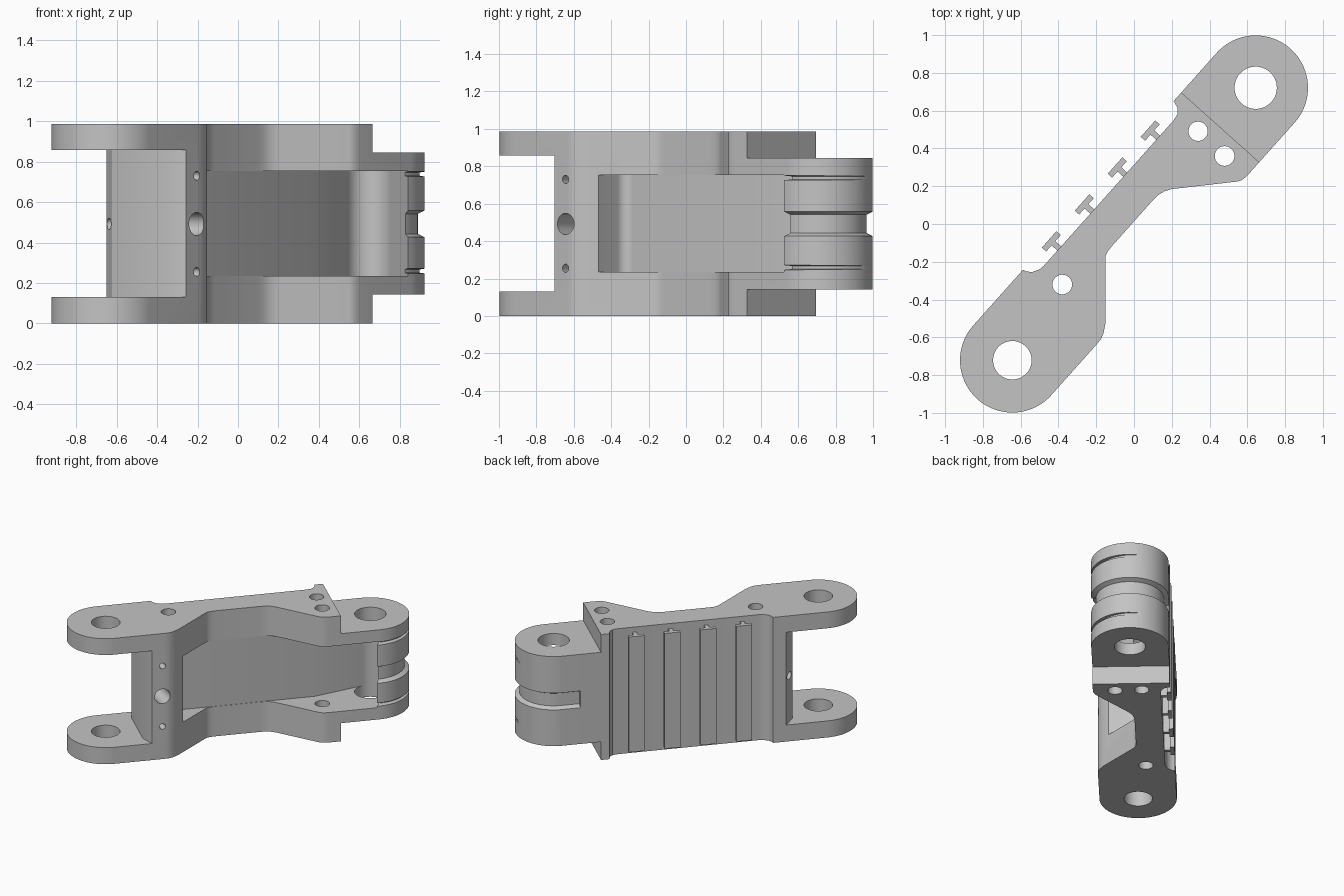
import bpy, bmesh
from math import sin, cos, radians
from mathutils import Matrix, Vector

cube = bpy.data.objects.get("Cube")
if cube:
    bpy.data.objects.remove(cube, do_unlink=True)

grey = bpy.data.materials.new("plain_grey")
grey.use_nodes = True
grey.diffuse_color = (0.55, 0.55, 0.55, 1)
grey.node_tree.nodes["Principled BSDF"].inputs["Base Color"].default_value = grey.diffuse_color

# The link is modelled along x, then turned to its diagonal pose
PIN, R, H = 0.967, 0.277, 0.985
TURN = Matrix.Rotation(radians(48.24), 4, 'Z')


def add(name, bm):
    bmesh.ops.recalc_face_normals(bm, faces=bm.faces)
    mesh = bpy.data.meshes.new(name)
    bm.to_mesh(mesh)
    bm.free()
    mesh.materials.append(grey)
    ob = bpy.data.objects.new(name, mesh)
    bpy.context.scene.collection.objects.link(ob)
    return ob


def prism(name, outline, z0, z1):
    bm = bmesh.new()
    face = bm.faces.new([bm.verts.new((x, y, z0)) for x, y in outline])
    ext = bmesh.ops.extrude_face_region(bm, geom=[face])
    top = [v for v in ext["geom"] if isinstance(v, bmesh.types.BMVert)]
    bmesh.ops.translate(bm, verts=top, vec=(0, 0, z1 - z0))
    return add(name, bm)


def arc(cx, cy, r, a0, a1, n):
    steps = [radians(a0 + (a1 - a0) * i / n) for i in range(n + 1)]
    return [(cx + r * cos(a), cy + r * sin(a)) for a in steps]


def box(name, x0, x1, y0, y1, z0, z1):
    return prism(name, [(x0, y0), (x1, y0), (x1, y1), (x0, y1)], z0, z1)


def drill(x, y, r, n=48):
    return prism("drill", arc(x, y, r, 0, 360 - 360 / n, n - 1), -0.1, 1.1)


def side_drill(z, r, depth):
    """Slightly slanted drill entering the right side next to the fork."""
    entry, along = Vector((-0.616, -R, z)), Vector((-0.084, 0.504, 0)).normalized()
    bm = bmesh.new()
    place = (Matrix.Translation(entry + along * (depth - 0.1) / 2)
             @ along.to_track_quat('Z', 'Y').to_matrix().to_4x4())
    bmesh.ops.create_cone(bm, cap_ends=True, segments=32, radius1=r, radius2=r,
                          depth=depth + 0.1, matrix=place)
    return add("side_drill", bm)


def groove(path, z0, z1, bevel):
    """Sweep a trapezoid along (x, y, outward direction, depth) stations."""
    bm = bmesh.new()
    rings = []
    for x, y, out, depth in path:
        section = [(0.03, z0 - bevel), (-depth, z0 + bevel),
                   (-depth, z1 - bevel), (0.03, z1 + bevel)]
        rings.append([bm.verts.new((x + out.x * d, y + out.y * d, z)) for d, z in section])
    for a, b in zip(rings, rings[1:]):
        for i in range(4):
            j = (i + 1) % 4
            bm.faces.new((a[i], a[j], b[j], b[i]))
    bm.faces.new(rings[0])
    bm.faces.new(rings[-1])
    return add("groove", bm)


def barrel_path(a0, a1, n, depth0, depth1):
    path = []
    for i in range(n + 1):
        a = radians(a0 + (a1 - a0) * i / n)
        out = Vector((cos(a), sin(a)))
        path.append((PIN + R * out.x, R * out.y, out, depth0 + (depth1 - depth0) * i / n))
    return path


def cut(ob, cutter):
    mod = ob.modifiers.new("cut", 'BOOLEAN')
    mod.operation, mod.solver, mod.object = 'DIFFERENCE', 'EXACT', cutter
    cutter.hide_render = True
    deps = bpy.context.evaluated_depsgraph_get()
    mesh = bpy.data.meshes.new_from_object(ob.evaluated_get(deps))
    ob.modifiers.clear()
    ob.data = mesh
    bpy.data.objects.remove(cutter, do_unlink=True)


# Body silhouette: round ends, notched left side, waisted right side
right_side = [(-0.6, -R), (-0.57, -0.275), (-0.539, -0.265), (-0.497, -0.24),
              (-0.243, -0.013), (-0.225, 0), (-0.2, 0.007), (-0.166, 0.009),
              (0.16, 0.009), (0.2, 0.006), (0.235, -0.004), (0.271, -0.026),
              (0.534, -0.26), (0.552, -0.27), (0.575, -0.275), (0.6, -R)]
left_side = [(0.625, R), (0.612, 0.238), (0.586, 0.215), (0.546, 0.209),
             (-0.484, 0.209), (-0.512, 0.213), (-0.55, 0.233), (-0.566, 0.257), (-0.572, R)]
outline = (right_side + arc(PIN, 0, R, -90, 90, 48) + left_side
           + arc(-PIN, 0, R, 90, 270, 48))
body = prism("link_body", outline, 0, H)

# Narrower knuckle at one end
cut(body, box("step", 0.686, 1.5, -0.5, 0.5, 0.845, 1.2))
cut(body, box("step", 0.686, 1.5, -0.5, 0.5, -0.2, 0.142))

# Fork slot, its end wall raised in the middle with sloping flanks
slot = [(-1.5, -0.5), (-0.695, -0.5), (-0.695, -R), (-0.737, -0.176),
        (-0.737, 0.176), (-0.667, R), (-0.667, 0.5), (-1.5, 0.5)]
cut(body, prism("slot", slot, 0.13, 0.857))

# Right side pocket, opening into the pin hole with walls tangent to it
pocket = ([(-0.45, -0.6)] + arc(-0.395, -0.0435, 0.055, 180, 90, 8)
          + [(0.562, 0.0115), (0.939, 0.1087), (1.067, -0.0514), (0.951, -R), (0.951, -0.6)])
cut(body, prism("pocket", pocket, 0.235, 0.753))

# Pin holes and smaller vertical holes
for x, y, r in [(-PIN, 0, 0.102), (PIN, 0, 0.112), (-0.492, 0.07, 0.052),
                (0.592, 0.074, 0.051), (0.588, -0.118, 0.052)]:
    cut(body, drill(x, y, r))

# Bolt holes in the right side: the middle one is stepped and runs right through
for z, r, depth in [(0.255, 0.022, 0.2), (0.73, 0.022, 0.2),
                    (0.492, 0.057, 0.25), (0.492, 0.028, 0.7)]:
    cut(body, side_drill(z, r, depth))

# Central groove round the knuckle and two fading oil slits
right, left = Vector((0, -1)), Vector((0, 1))
path = [(0.92, -R, right, 0.033)] + barrel_path(-90, 90, 48, 0.033, 0.033)
path.append((0.837, R, left, 0.033))
cut(body, groove(path, 0.427, 0.557, 0.016))
for z in (0.247, 0.726):
    path = [(0.92, -R, right, 0.04)] + barrel_path(-90, 26, 30, 0.04, -0.003)
    cut(body, groove(path, z, z + 0.024, 0.004))

parts = [body]

# T-shaped rails on the left side
for i in range(4):
    x = -0.36 + 0.262 * i
    tee = [(x - 0.015, 0.2), (x + 0.015, 0.2), (x + 0.015, 0.25), (x + 0.058, 0.25),
           (x + 0.058, 0.281), (x - 0.058, 0.281), (x - 0.058, 0.25), (x - 0.015, 0.25)]
    parts.append(prism(f"rail_{i + 1}", tee, 0.04, 0.945))

for ob in parts:
    ob.data.transform(TURN)
    bpy.ops.object.select_all(action='DESELECT')
    ob.select_set(True)
    bpy.context.view_layer.objects.active = ob
    bpy.ops.object.shade_smooth_by_angle(angle=radians(32))
